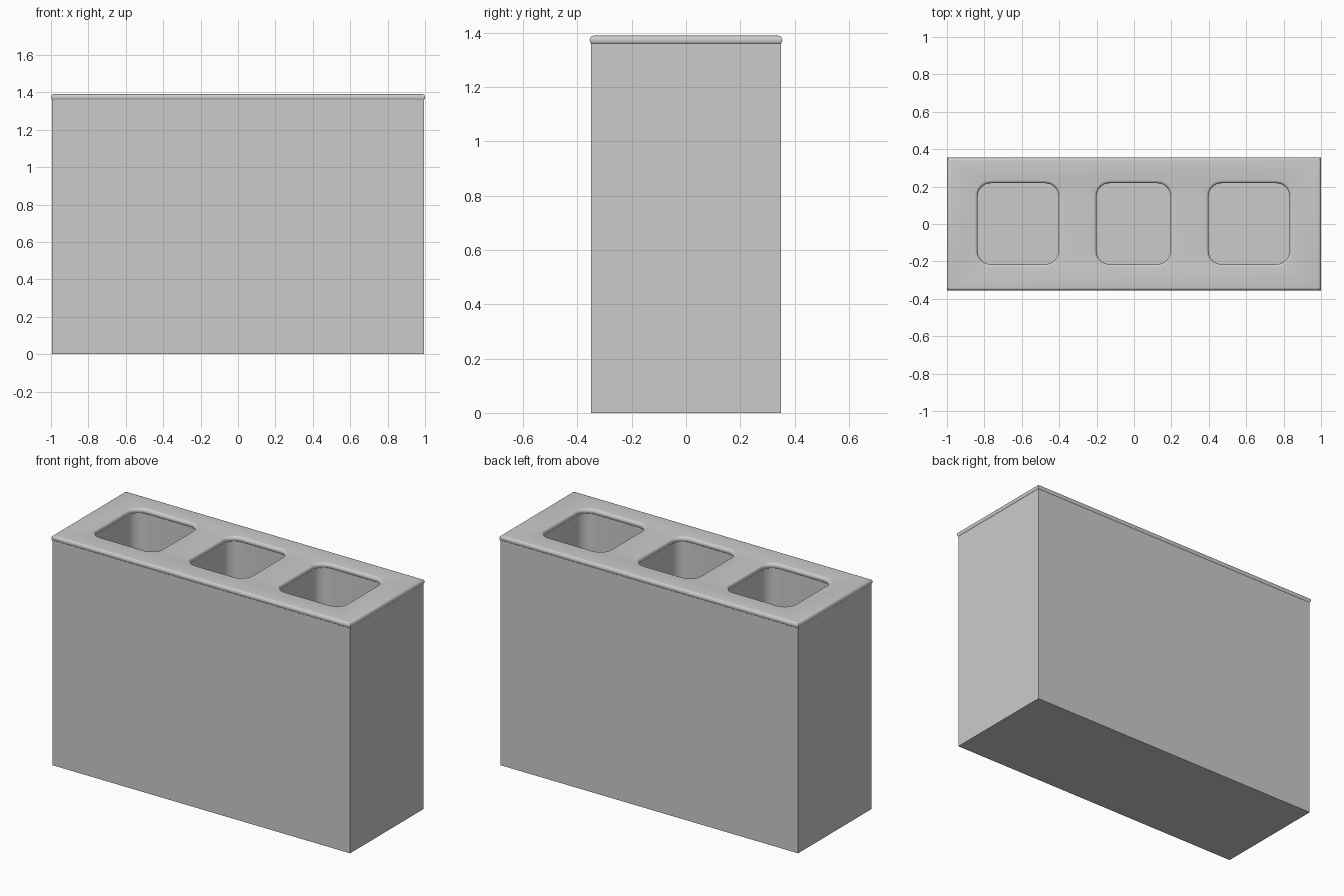
import bpy, bmesh, math

if "Cube" in bpy.data.objects:
    bpy.data.objects.remove(bpy.data.objects["Cube"])

HOLES = [(-0.62, 0.432), (-0.0025, 0.395), (0.615, 0.432)]  # x centre, width
HOLE_Y, HOLE_D, RADIUS = 0.0015, 0.433, 0.07
ROUND = 0.016        # bullnose radius of the lid
TOP, LID_H = 1.39, 0.034
FLOOR = 0.05


def rounded_rect(cx, cy, w, d, r, n=8):
    pts = []
    for k, (sx, sy) in enumerate([(1, 1), (-1, 1), (-1, -1), (1, -1)]):
        for i in range(n + 1):
            a = math.pi / 2 * (k + i / n)
            pts.append((cx + sx * (w / 2 - r) + r * math.cos(a),
                        cy + sy * (d / 2 - r) + r * math.sin(a)))
    return pts


def prism(name, pts, z0, z1):
    bm = bmesh.new()
    face = bm.faces.new([bm.verts.new((x, y, z0)) for x, y in pts])
    ext = bmesh.ops.extrude_face_region(bm, geom=[face])
    for v in ext["geom"]:
        if isinstance(v, bmesh.types.BMVert):
            v.co.z = z1
    bmesh.ops.recalc_face_normals(bm, faces=bm.faces)
    me = bpy.data.meshes.new(name)
    bm.to_mesh(me)
    bm.free()
    ob = bpy.data.objects.new(name, me)
    bpy.context.collection.objects.link(ob)
    return ob


def activate(ob):
    bpy.ops.object.select_all(action='DESELECT')
    ob.select_set(True)
    bpy.context.view_layer.objects.active = ob


def rect(w, d):
    return [(w / 2, d / 2), (-w / 2, d / 2), (-w / 2, -d / 2), (w / 2, -d / 2)]


# Body block with three deep wells
body = prism("body", rect(1.99, 0.70), 0, TOP - LID_H / 2)
for i, (cx, w) in enumerate(HOLES):
    cutter = prism(f"well_cutter_{i}",
                   rounded_rect(cx, HOLE_Y, w + 0.01, HOLE_D + 0.01, RADIUS + 0.005), FLOOR, 1.6)
    cutter.hide_render = True
    mod = body.modifiers.new("well", 'BOOLEAN')
    mod.operation, mod.solver, mod.object = 'DIFFERENCE', 'EXACT', cutter
    activate(body)
    bpy.ops.object.modifier_apply(modifier=mod.name)
    bpy.data.objects.remove(cutter)
activate(body)
bpy.ops.object.shade_smooth_by_angle(angle=math.radians(30))

# Lid plate with rounded rims around the outside and the openings
cu = bpy.data.curves.new("lid", 'CURVE')
cu.dimensions, cu.fill_mode = '2D', 'BOTH'
cu.bevel_depth, cu.bevel_resolution = ROUND, 4
cu.extrude = LID_H / 2 - ROUND
outlines = [rect(2 - 2 * ROUND, 0.71 - 2 * ROUND)]
for cx, w in HOLES:
    outlines.append(rounded_rect(cx, HOLE_Y, w + 2 * ROUND, HOLE_D + 2 * ROUND, RADIUS + ROUND)[::-1])
for pts in outlines:
    sp = cu.splines.new('POLY')
    sp.points.add(len(pts) - 1)
    for p, (x, y) in zip(sp.points, pts):
        p.co = (x, y, 0, 1)
    sp.use_cyclic_u = True
lid = bpy.data.objects.new("lid", cu)
lid.location.z = TOP - LID_H / 2
bpy.context.collection.objects.link(lid)
activate(lid)
bpy.ops.object.convert(target='MESH')
lid = bpy.context.view_layer.objects.active
bm = bmesh.new()
bm.from_mesh(lid.data)
bmesh.ops.remove_doubles(bm, verts=bm.verts, dist=0.0002)
bmesh.ops.recalc_face_normals(bm, faces=bm.faces)
bm.to_mesh(lid.data)
bm.free()
bpy.ops.object.shade_smooth_by_angle(angle=math.radians(35))
